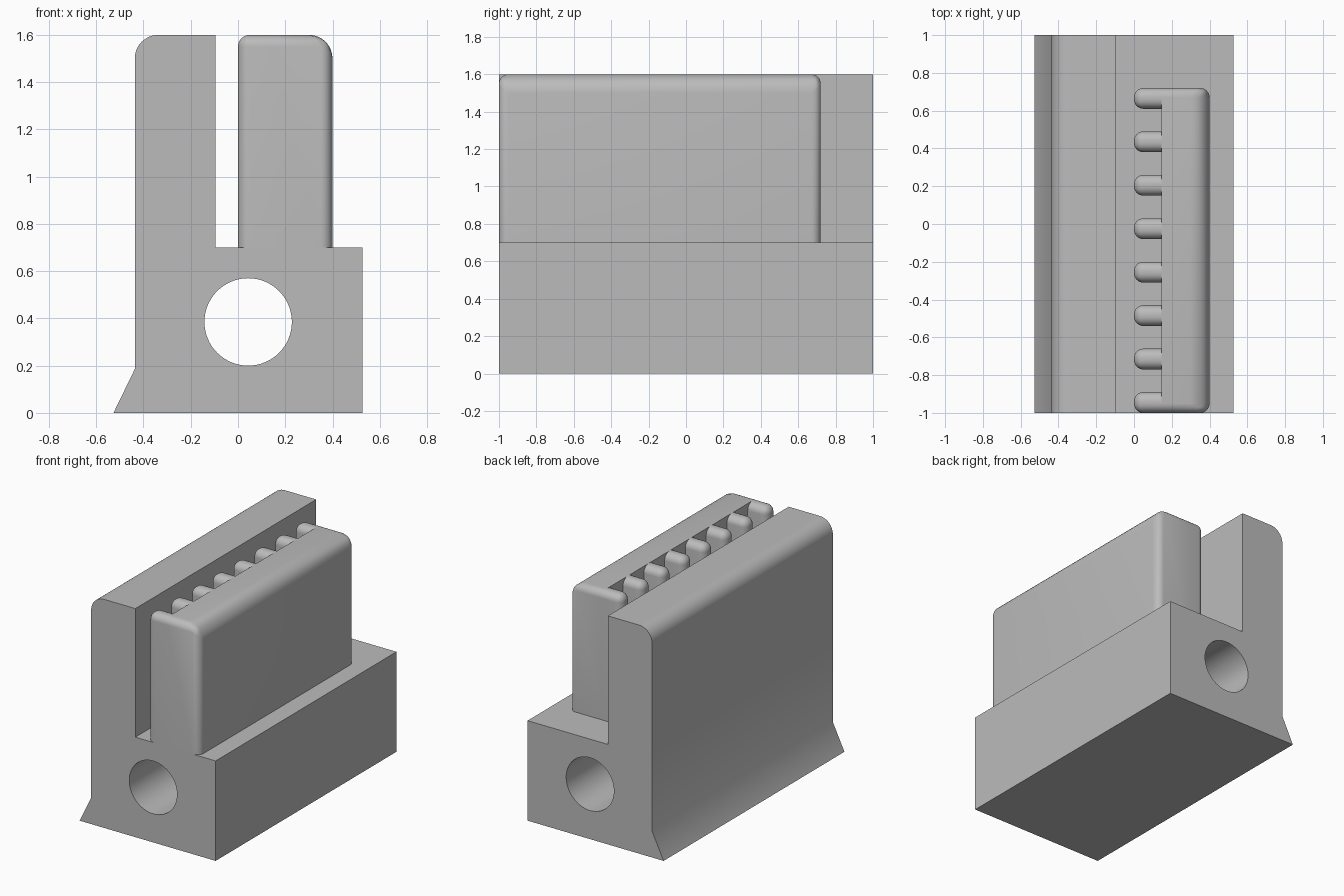
import bpy
import bmesh
from math import cos, sin, pi, radians

cube = bpy.data.objects.get("Cube")
if cube:
    bpy.data.objects.remove(cube, do_unlink=True)

GREY = (0.5, 0.5, 0.5, 1)
grey = bpy.data.materials.new("plain_grey")
grey.use_nodes = True
grey.diffuse_color = GREY
grey.node_tree.nodes["Principled BSDF"].inputs["Base Color"].default_value = GREY


def finish(obj):
    """Bake modifiers or curve to a mesh, then smooth the rounded parts."""
    bpy.ops.object.select_all(action="DESELECT")
    obj.select_set(True)
    bpy.context.view_layer.objects.active = obj
    bpy.ops.object.convert(target="MESH")
    bpy.ops.object.transform_apply(location=False, rotation=True, scale=False)
    bpy.ops.object.shade_smooth_by_angle(angle=radians(30))


def arc(cx, cz, r, start, end, steps):
    angles = [start + (end - start) * i / steps for i in range(steps + 1)]
    return [(cx + r * cos(a), cz + r * sin(a)) for a in angles]


def extruded_profile(name, outlines, half_depth):
    curve = bpy.data.curves.new(name, "CURVE")
    curve.dimensions = "2D"
    curve.fill_mode = "BOTH"
    curve.extrude = half_depth
    for outline in outlines:
        spline = curve.splines.new("POLY")
        spline.points.add(len(outline) - 1)
        for point, (x, z) in zip(spline.points, outline):
            point.co = (x, z, 0, 1)
        spline.use_cyclic_u = True
    curve.materials.append(grey)
    obj = bpy.data.objects.new(name, curve)
    bpy.context.collection.objects.link(obj)
    obj.rotation_euler.x = pi / 2
    finish(obj)


def rounded_block(name, low, high, weight_rule):
    """Box whose edges are rounded by a rule on the edge midpoint (-1, 0 or 1 per axis)."""
    size = [b - a for a, b in zip(low, high)]
    centre = [(a + b) / 2 for a, b in zip(low, high)]
    bm = bmesh.new()
    bmesh.ops.create_cube(bm, size=2)
    layer = bm.edges.layers.float.new("bevel_weight_edge")
    for edge in bm.edges:
        mid = (edge.verts[0].co + edge.verts[1].co) / 2
        edge[layer] = weight_rule(*[round(c) for c in mid])
    for v in bm.verts:
        v.co = [c + s * k / 2 for c, s, k in zip(centre, size, v.co)]
    mesh = bpy.data.meshes.new(name)
    bm.to_mesh(mesh)
    bm.free()
    mesh.materials.append(grey)
    obj = bpy.data.objects.new(name, mesh)
    bpy.context.collection.objects.link(obj)
    bevel = obj.modifiers.new("rounding", "BEVEL")
    bevel.limit_method = "WEIGHT"
    bevel.width = 0.1
    bevel.segments = 8
    finish(obj)


# Body: base with tall wall, flared foot and a round bore along its length
profile = [(-0.527, 0), (0.527, 0), (0.527, 0.7), (-0.095, 0.7), (-0.095, 1.6)]
profile += arc(-0.337, 1.5, 0.1, pi / 2, pi, 12) + [(-0.437, 0.185)]
bore = arc(0.043, 0.385, 0.185, 0, 2 * pi, 64)[:-1]
extruded_profile("body", [profile, bore], 1)


# Rack bar: large round on the outer top edge, small rounds on ends and outer corners
def bar_rounding(x, y, z):
    if x == 1 and z == 1:
        return 1
    return 0.5 if (y and z == 1) or (x == 1 and y) else 0


rounded_block("rack_bar", (0.145, -1, 0.7), (0.4, 0.72, 1.6), bar_rounding)


# Teeth: round tips and round upper edges, rooted in the bar
def tooth_rounding(x, y, z):
    return 0.5 if (x == -1 and y) or (z == 1 and x != 1) else 0


TEETH, WIDTH = 8, 0.11
pitch = (1.72 - WIDTH) / (TEETH - 1)
for i in range(TEETH):
    y = -1 + i * pitch
    rounded_block(f"rack_tooth_{i + 1}", (0, y, 0.7), (0.17, y + WIDTH, 1.6), tooth_rounding)
